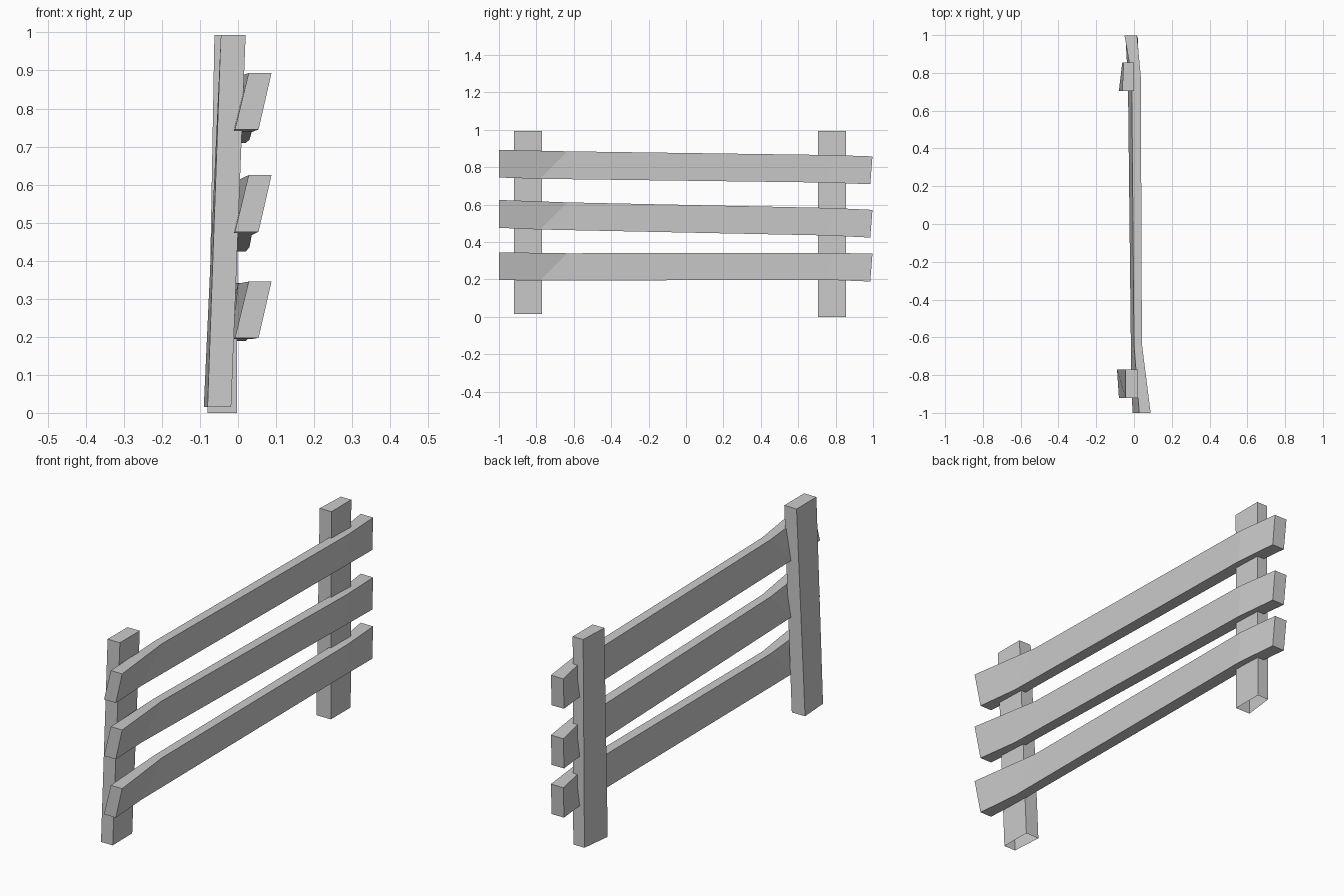
import bpy, bmesh

if "Cube" in bpy.data.objects:
    bpy.data.objects.remove(bpy.data.objects["Cube"])


def loft(name, rings, open_start=False):
    """Skin a list of four-point rings into a closed (or open-bottomed) board."""
    bm = bmesh.new()
    loops = [[bm.verts.new(p) for p in ring] for ring in rings]
    for a, b in zip(loops, loops[1:]):
        for i in range(4):
            j = (i + 1) % 4
            bm.faces.new((a[i], a[j], b[j], b[i]))
    start = bm.faces.new(loops[0][::-1])
    bm.faces.new(loops[-1])
    bmesh.ops.recalc_face_normals(bm, faces=bm.faces[:])
    if open_start:
        bmesh.ops.delete(bm, geom=[start], context='FACES_ONLY')
    mesh = bpy.data.meshes.new(name)
    bm.to_mesh(mesh)
    bm.free()
    obj = bpy.data.objects.new(name, mesh)
    bpy.context.collection.objects.link(obj)
    return obj


def post(name, y0, y1, bottom, top):
    """Leaning post; each end is (z, front left/right x, back left/right x)."""
    rings = []
    for z, fl, fr, bl, br in (bottom, top):
        rings.append([(fl, y0, z), (fr, y0, z), (br, y1, z), (bl, y1, z)])
    loft(name, rings, open_start=True)


# Posts, open underneath
post("front_post", -0.92, -0.77,
     (0.015, -0.08, -0.018, -0.09, -0.02), (0.993, -0.045, 0.02, -0.045, 0.02))
post("back_post", 0.705, 0.855,
     (0.0, -0.08, -0.003, -0.062, -0.003), (0.993, -0.062, 0.0, -0.055, 0.0))

# Bent rail sections: bottom y, top y, bottom left/right x, top left/right x
SECTIONS = [
    (-1.0, -1.0, -0.008, 0.054, 0.028, 0.088),
    (-0.78, -0.635, -0.015, 0.036, 0.0, 0.042),
    (0.76, 0.78, -0.032, 0.030, -0.012, 0.036),
    (0.985, 0.997, -0.045, 0.020, -0.050, 0.016),
]

# Bottom and top heights of each rail at the four sections
RAILS = {
    "top_rail": [(0.745, 0.893), (0.738, 0.885), (0.718, 0.865), (0.709, 0.858)],
    "middle_rail": [(0.476, 0.625), (0.467, 0.612), (0.435, 0.582), (0.424, 0.572)],
    "bottom_rail": [(0.197, 0.345), (0.194, 0.340), (0.198, 0.342), (0.189, 0.338)],
}

for name, heights in RAILS.items():
    rings = []
    for (yb, yt, bl, br, tl, tr), (zb, zt) in zip(SECTIONS, heights):
        rings.append([(bl, yb, zb), (br, yb, zb), (tr, yt, zt), (tl, yt, zt)])
    loft(name, rings)
